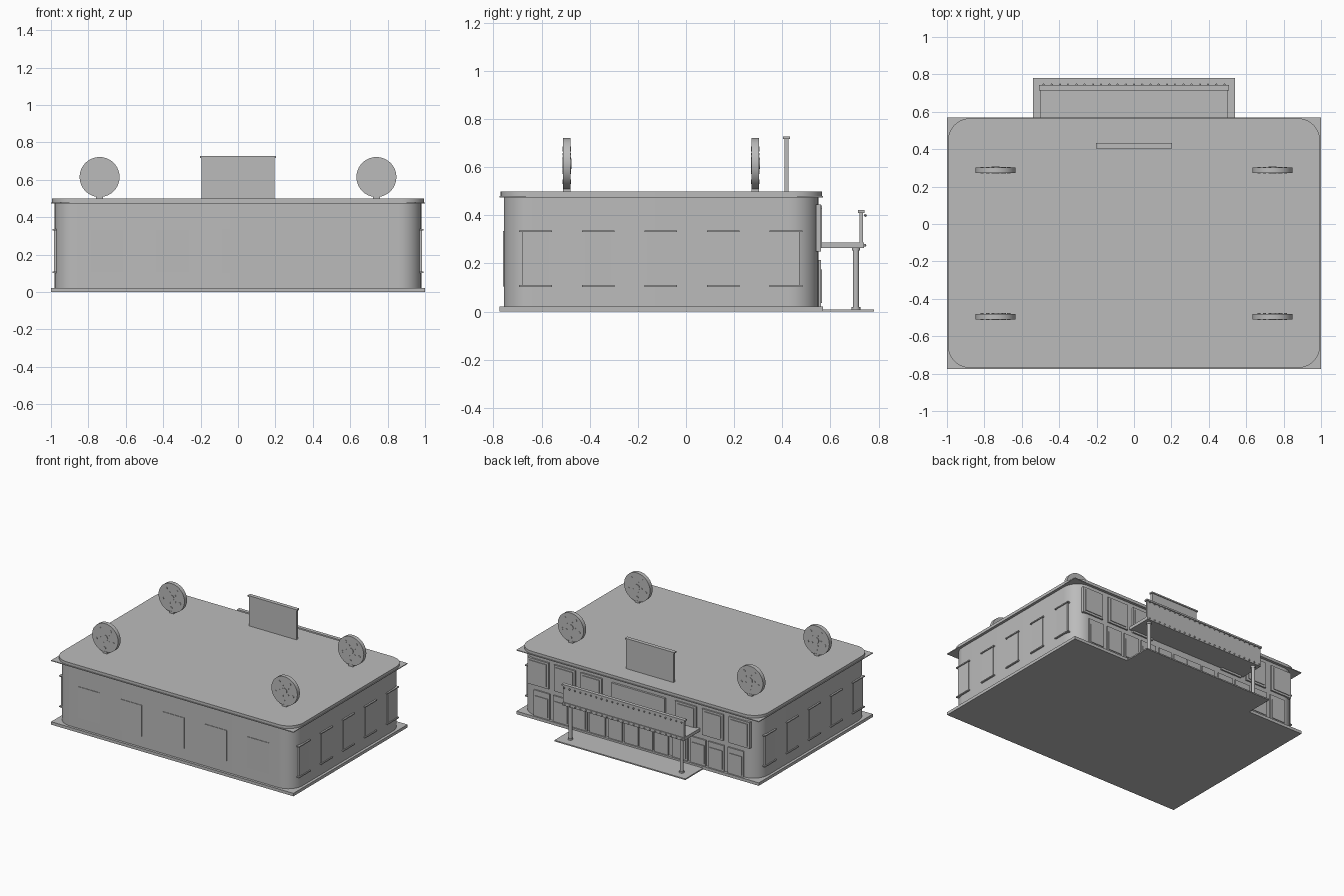
import bpy, bmesh, math
from mathutils import Matrix

cube = bpy.data.objects.get("Cube")
if cube:
    bpy.data.objects.remove(cube, do_unlink=True)

grey = bpy.data.materials.new("plain_grey")
grey.use_nodes = True
grey.diffuse_color = (0.5, 0.5, 0.5, 1)
grey.node_tree.nodes["Principled BSDF"].inputs["Base Color"].default_value = (0.5, 0.5, 0.5, 1)


def finish(name, bm, smooth=False):
    bmesh.ops.recalc_face_normals(bm, faces=bm.faces)
    mesh = bpy.data.meshes.new(name)
    bm.to_mesh(mesh)
    bm.free()
    mesh.materials.append(grey)
    ob = bpy.data.objects.new(name, mesh)
    bpy.context.collection.objects.link(ob)
    if smooth:
        bpy.ops.object.select_all(action='DESELECT')
        ob.select_set(True)
        bpy.context.view_layer.objects.active = ob
        bpy.ops.object.shade_smooth_by_angle(angle=math.radians(35))
    return ob


def add_box(bm, x, y, z):
    """Box from three (low, high) spans."""
    size = [b - a for a, b in (x, y, z)]
    mid = [(a + b) / 2 for a, b in (x, y, z)]
    bmesh.ops.create_cube(bm, size=1, matrix=Matrix.Translation(mid) @ Matrix.Diagonal((*size, 1)))


def box(name, x, y, z):
    bm = bmesh.new()
    add_box(bm, x, y, z)
    return finish(name, bm)


def add_disc(bm, centre, radius, depth, sides, axis='Z'):
    turn = Matrix.Rotation(math.pi / 2, 4, 'X') if axis == 'Y' else Matrix()
    bmesh.ops.create_cone(bm, cap_ends=True, segments=sides, radius1=radius, radius2=radius,
                          depth=depth, matrix=Matrix.Translation(centre) @ turn)


def rounded_slab(name, x, y, z, radius):
    """Slab whose four upright corners are rounded."""
    bm = bmesh.new()
    add_box(bm, x, y, z)
    upright = [e for e in bm.edges if abs(e.verts[0].co.z - e.verts[1].co.z) > 0.001]
    bmesh.ops.bevel(bm, geom=upright, offset=radius, segments=10, profile=0.5, affect='EDGES')
    return finish(name, bm, True)


# Main building
box("foundation", (-1, 1), (-0.775, 0.57), (0, 0.022))
rounded_slab("walls", (-0.98, 0.98), (-0.757, 0.55), (0.022, 0.475), 0.12)
box("eaves_plate", (-1, 1), (-0.775, 0.57), (0.474, 0.48))
rounded_slab("roof_slab", (-0.995, 0.995), (-0.77, 0.565), (0.48, 0.5), 0.12)

# Side windows, with lintel and sill
for side, label in ((-1, "right"), (1, "left")):
    bm = bmesh.new()
    for i in range(5):
        y = -0.625 + i * 0.26
        for half, reach, z in ((0.056, 0.985, (0.105, 0.335)), (0.068, 0.992, (0.33, 0.338)),
                               (0.068, 0.992, (0.102, 0.11))):
            add_box(bm, sorted((side * 0.97, side * reach)), (y - half, y + half), z)
    finish(label + "_windows", bm)

# Front windows
bm = bmesh.new()
for i in range(5):
    x = -0.7 + i * 0.35
    add_box(bm, (x - 0.088, x + 0.088), (-0.761, -0.75), (0.105, 0.335))
finish("front_windows", bm)

# Back facade: upper and lower windows, double door and name board
bm = bmesh.new()
for side in (-1, 1):
    for x in (0.39, 0.61, 0.83):
        c = side * x
        add_box(bm, (c - 0.087, c + 0.087), (0.54, 0.561), (0.25, 0.445))
        add_box(bm, (c - 0.07, c + 0.07), (0.56, 0.566), (0.265, 0.43))
finish("upper_back_windows", bm)
bm = bmesh.new()
for side in (-1, 1):
    for x in (0.34, 0.49, 0.64, 0.8):
        c = side * x
        add_box(bm, (c - 0.065, c + 0.065), (0.54, 0.56), (0.022, 0.215))
        add_box(bm, (c - 0.053, c + 0.053), (0.558, 0.565), (0.035, 0.175))
finish("lower_back_windows", bm)
bm = bmesh.new()
for side in (-1, 1):
    for x in (0.06, 0.19):
        c = side * x
        add_box(bm, (c - 0.056, c + 0.056), (0.54, 0.561), (0.022, 0.215))
finish("entrance_doors", bm)
box("wall_board", (-0.22, 0.22), (0.54, 0.565), (0.33, 0.44))

# Porch
box("porch_floor", (-0.54, 0.54), (0.565, 0.78), (0, 0.009))
box("canopy", (-0.5, 0.5), (0.545, 0.74), (0.265, 0.288))
box("canopy_parapet", (-0.5, 0.5), (0.72, 0.735), (0.288, 0.412))
box("parapet_cap", (-0.508, 0.508), (0.715, 0.742), (0.41, 0.422))
for side, label in ((-1, "right"), (1, "left")):
    bm = bmesh.new()
    x = side * 0.46
    add_disc(bm, (x, 0.706, 0.137), 0.013, 0.256, 16)
    add_disc(bm, (x, 0.706, 0.014), 0.018, 0.012, 16)
    add_disc(bm, (x, 0.706, 0.259), 0.017, 0.012, 16)
    finish(label + "_porch_post", bm, True)
bm = bmesh.new()
for i in range(23):
    x = -0.484 + i * 0.044
    for z, y in ((0.4, 0.745), (0.276, 0.743)):
        bmesh.ops.create_uvsphere(bm, u_segments=8, v_segments=6, radius=0.006,
                                  matrix=Matrix.Translation((x, y, z)))
finish("canopy_bulbs", bm, True)

# Roof board
box("roof_board", (-0.196, 0.196), (0.409, 0.426), (0.5, 0.72))
box("roof_board_cap", (-0.203, 0.203), (0.403, 0.432), (0.718, 0.728))

# Upright roof discs with hub and studs on both faces
for x in (-0.74, 0.74):
    for y in (-0.495, 0.288):
        bm = bmesh.new()
        z = 0.615
        add_disc(bm, (x, y, z), 0.107, 0.03, 40, 'Y')
        add_disc(bm, (x, y, z), 0.022, 0.038, 20, 'Y')
        for i in range(5):
            a = math.tau * i / 5 + math.pi / 2
            for r, size in ((0.04, 0.005), (0.075, 0.009)):
                turn = a + r * 8
                add_disc(bm, (x + r * math.cos(turn), y, z + r * math.sin(turn)), size, 0.036, 10, 'Y')
        add_box(bm, (x - 0.018, x + 0.018), (y - 0.016, y + 0.016), (0.498, 0.515))
        finish("roof_disc", bm, True)
